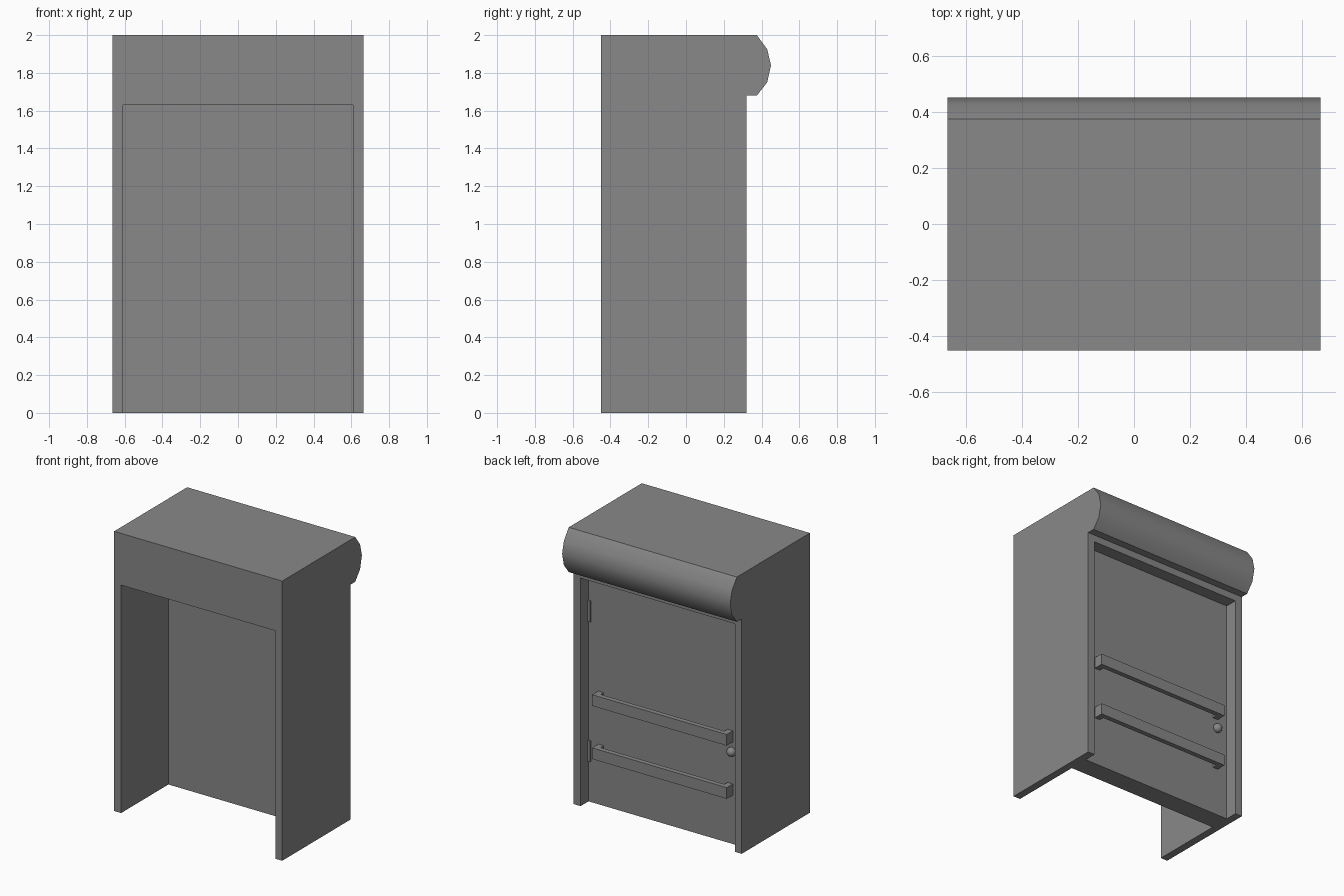
import bpy, bmesh, math
from mathutils import Matrix, Vector

default = bpy.data.objects.get("Cube")
if default:
    bpy.data.objects.remove(default, do_unlink=True)

GREY = (0.246, 0.246, 0.246, 1)
grey = bpy.data.materials.new("plain_grey")
grey.use_nodes = True
grey.diffuse_color = GREY
grey.node_tree.nodes["Principled BSDF"].inputs["Base Color"].default_value = GREY


def finish(name, bm, smooth=False):
    bmesh.ops.recalc_face_normals(bm, faces=bm.faces)
    mesh = bpy.data.meshes.new(name)
    bm.to_mesh(mesh)
    bm.free()
    mesh.materials.append(grey)
    obj = bpy.data.objects.new(name, mesh)
    bpy.context.collection.objects.link(obj)
    if smooth:
        shade(obj)
    return obj


def shade(obj):
    bpy.ops.object.select_all(action='DESELECT')
    obj.select_set(True)
    bpy.context.view_layer.objects.active = obj
    bpy.ops.object.shade_smooth_by_angle(angle=math.radians(30))


def prism(name, outline, direction):
    """Extrude a closed outline along a direction."""
    bm = bmesh.new()
    face = bm.faces.new([bm.verts.new(p) for p in outline])
    new = bmesh.ops.extrude_face_region(bm, geom=[face])["geom"]
    verts = [v for v in new if isinstance(v, bmesh.types.BMVert)]
    bmesh.ops.translate(bm, verts=verts, vec=Vector(direction))
    return finish(name, bm)


def box(name, x, y, z):
    outline = [(x[0], y[0], z[0]), (x[1], y[0], z[0]),
               (x[1], y[1], z[0]), (x[0], y[1], z[0])]
    return prism(name, outline, (0, 0, z[1] - z[0]))


HALF, INNER = 0.665, 0.61      # outer and inner half widths
FRONT, BACK = -0.45, 0.32
LINTEL = 1.63
DOOR = 0.23                    # rear face of the door

# Housing with the rounded roller hood at the back
side = [(FRONT, 0), (BACK, 0), (BACK, 1.68), (0.375, 1.68), (0.43, 1.75),
        (0.45, 1.84), (0.43, 1.925), (0.375, 2), (FRONT, 2)]
housing = prism("housing", [(-HALF, y, z) for y, z in side], (2 * HALF, 0, 0))

# Doorway cut through the housing
cutter = box("doorway_cutter", (-INNER, INNER), (-1, 1), (-0.5, LINTEL))
cutter.hide_render = True
cut = housing.modifiers.new("doorway", 'BOOLEAN')
cut.operation = 'DIFFERENCE'
cut.solver = 'EXACT'
cut.object = cutter
bpy.context.view_layer.objects.active = housing
bpy.ops.object.modifier_apply(modifier=cut.name)
bpy.data.objects.remove(cutter, do_unlink=True)
shade(housing)

# Door panel
box("door", (-INNER, INNER), (0.085, DOOR), (0, LINTEL))

# Push bars, each with a return to the door at both ends
END, POST, OUT, INSIDE = 0.532, 0.49, 0.30, 0.265
for name, z in (("lower_bar", 0.35), ("upper_bar", 0.73)):
    plan = [(-END, DOOR), (-END, OUT), (END, OUT), (END, DOOR),
            (POST, DOOR), (POST, INSIDE), (-POST, INSIDE), (-POST, DOOR)]
    prism(name, [(x, y, z) for x, y in plan], (0, 0, 0.08))

# Hinges
for name, z in (("lower_hinge", 0.29), ("upper_hinge", 1.29)):
    box(name, (0.59, INNER), (DOOR, 0.24), (z, z + 0.15))

# Door knob
bm = bmesh.new()
bmesh.ops.create_uvsphere(bm, u_segments=16, v_segments=10, radius=0.032,
                          matrix=Matrix.Translation((-0.525, 0.237, 0.66)))
finish("knob", bm, smooth=True)
